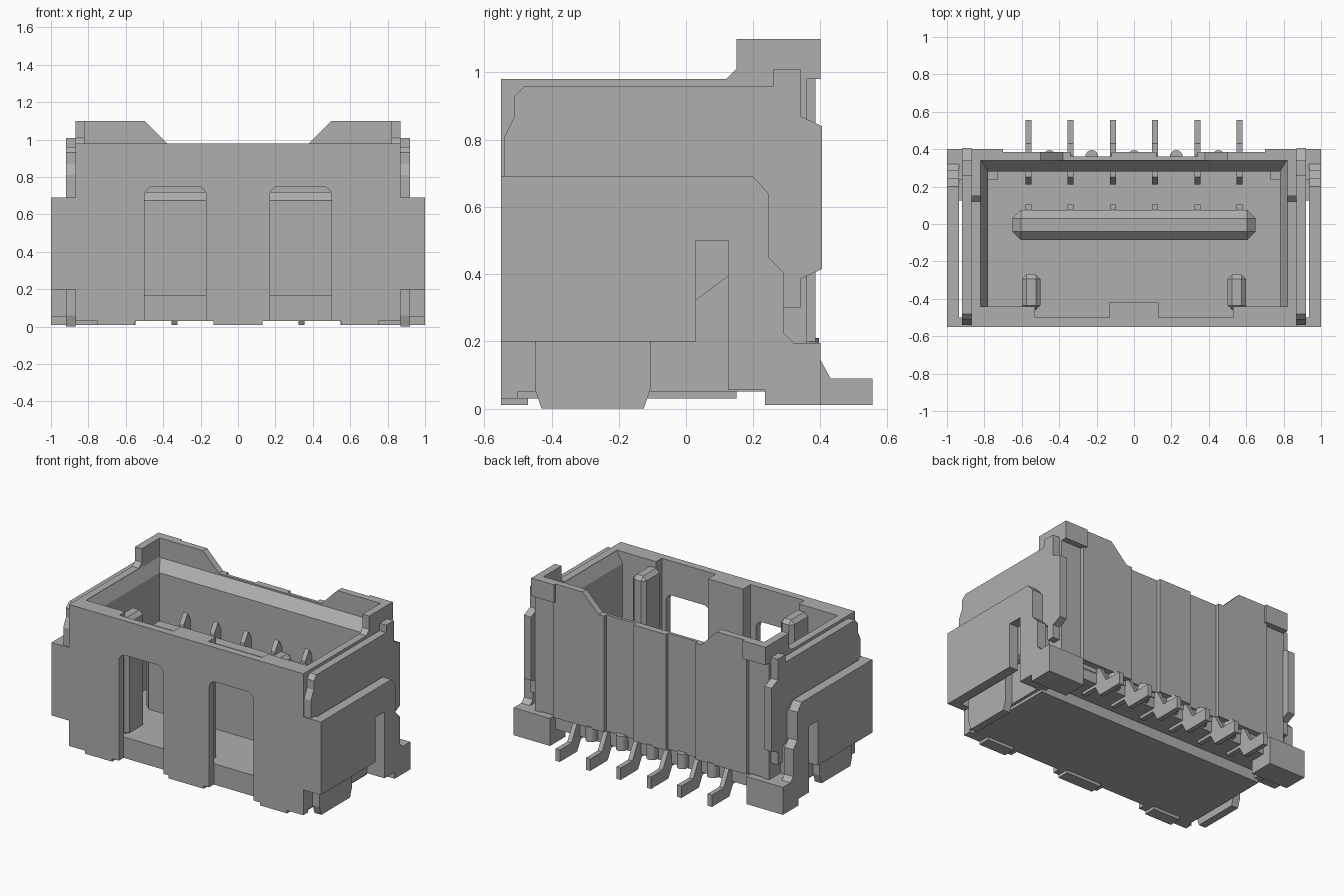
import bpy, bmesh, math
from mathutils import Vector

cube = bpy.data.objects.get("Cube")
if cube:
    bpy.data.objects.remove(cube)

grey = bpy.data.materials.new("plain_grey")
grey.use_nodes = True
COLOUR = (0.43, 0.43, 0.43, 1)
grey.diffuse_color = COLOUR
grey.node_tree.nodes["Principled BSDF"].inputs["Base Color"].default_value = COLOUR


def prism(name, pts, axis, a, b, mirror=False, bevel=0):
    """Extrude a 2D outline along an axis from a to b."""
    def place(p, d):
        return {"x": (d, p[0], p[1]), "y": (p[0], d, p[1]), "z": (p[0], p[1], d)}[axis]
    bm = bmesh.new()
    face = bm.faces.new([bm.verts.new(place(p, a)) for p in pts])
    out = bmesh.ops.extrude_face_region(bm, geom=[face])
    verts = [g for g in out["geom"] if isinstance(g, bmesh.types.BMVert)]
    shift = Vector(place((0, 0), b - a))
    bmesh.ops.translate(bm, verts=verts, vec=shift)
    bmesh.ops.recalc_face_normals(bm, faces=bm.faces)
    mesh = bpy.data.meshes.new(name)
    bm.to_mesh(mesh)
    bm.free()
    mesh.materials.append(grey)
    obj = bpy.data.objects.new(name, mesh)
    bpy.context.scene.collection.objects.link(obj)
    if bevel:
        mod = obj.modifiers.new("chamfer", "BEVEL")
        mod.width, mod.segments = bevel, 1
    if mirror:
        obj.modifiers.new("mirror", "MIRROR")
    return obj


def box(name, x, y, z, mirror=False, bevel=0):
    pts = [(x[0], y[0]), (x[1], y[0]), (x[1], y[1]), (x[0], y[1])]
    return prism(name, pts, "z", z[0], z[1], mirror, bevel)


def arc(cx, cz, r, start, end, n=5):
    return [(cx + r * math.cos(math.radians(start + (end - start) * i / n)),
             cz + r * math.sin(math.radians(start + (end - start) * i / n)))
            for i in range(n + 1)]


# Housing floor, stepped up under the contacts
prism("floor", [(-.5, .03), (.15, .03), (.15, .1), (.34, .1), (.34, .17), (-.5, .17)],
      "x", -.85, .85)

# Front wall with two round-topped windows, and its thicker inner parts
window = arc(.22, .70, .05, 180, 90) + arc(.45, .70, .05, 90, 0)
prism("front_wall", [(0, .03), (.17, .03)] + window + [(.5, .03), (.87, .03), (.87, .98), (0, .98)],
      "y", -.55, -.5, True)
box("front_wall_centre", (-.13, .13), (-.5, -.42), (.03, .98))
box("front_wall_corner", (.53, .84), (-.5, -.44), (.03, .98), True)
box("guide_rib", (.5, .6), (-.46, -.27), (.15, .94), True, .025)

# Side walls with raised rear corners
prism("side_wall", [(-.55, .05), (.36, .05), (.36, 1.1), (.15, 1.1), (.15, 1.01),
                    (.12, .98), (-.55, .98)], "x", .82, .87, True)
prism("side_wall_lining", [(.78, .1), (.83, .1), (.83, .975), (.82, .975), (.78, .9)],
      "y", -.5, .34, True)

# Back wall with raised ends and proud panels
prism("back_wall", [(0, .2), (.87, .2), (.87, 1.1), (.5, 1.1), (.38, .98), (0, .98)],
      "y", .34, .36, True)
prism("back_wall_lining", [(.28, .17), (.345, .17), (.345, .97), (.34, .97), (.28, .9)],
      "x", -.82, .82)
prism("back_panel", [(.34, .2), (.72, .2), (.72, 1.1), (.5, 1.1), (.38, .98), (.34, .98)],
      "y", .35, .385, True)
box("back_centre_panel", (-.12, .12), (.35, .385), (.2, .98))
box("corner_lip", (.7, .87), (.34, .4), (.98, 1.1), True)

# Outer side arms with a slot and a rear foot
prism("side_arm", [(-.55, .2), (.03, .2), (.03, .5), (.125, .5), (.125, .055), (.235, .055),
                   (.235, .01), (.4, .01), (.4, .195), (.32, .195), (.29, .225), (.29, .405),
                   (.245, .45), (.245, .64), (.2, .69), (-.55, .69)], "x", .935, 1, True)
box("front_bridge", (.86, .95), (-.55, -.5), (.2, .69), True)
box("rear_bridge", (.86, .94), (.125, .24), (.055, .64), True)
box("rear_foot", (.73, .95), (.235, .4), (.01, .195), True)

# Metal side tabs and their solder ends
prism("side_tab", [(-.54, .3), (-.54, .81), (-.51, .87), (-.51, .93), (-.48, .96), (.26, .96),
                   (.26, 1.01), (.34, 1.01), (.34, .87), (.405, .84), (.405, .415), (.34, .385),
                   (.34, .3), (.29, .3), (.29, .4), (.2, .45), (0, .3)], "x", .868, .92, True)
prism("solder_tab", [(-.45, .32), (-.45, .06), (-.43, 0), (-.125, 0), (-.105, .06), (-.105, .32)],
      "x", .87, .92, True)

# Small feet under the front edge
box("front_foot", (.55, .75), (-.55, -.47), (.01, .06), True)
box("front_centre_foot", (-.13, .13), (-.55, -.47), (.01, .06))

# Central mating block
box("mating_block", (-.65, .65), (-.085, .075), (.12, .72), False, .045)

# Contacts with bent rear tails, and beams on the block
for i in range(6):
    x = -.565 + .226 * i
    prism(f"contact_{i + 1}", [(.555, .01), (.555, .09), (.43, .09), (.37, .2), (.285, .2),
                               (.285, .64), (.25, .7), (.21, .64), (.21, .08), (.33, .08),
                               (.37, .01)], "x", x - .016, x + .016)
    box(f"contact_beam_{i + 1}", (x - .016, x + .016), (.04, .105), (.15, .67))

# Rounded separators between the tails
for i in range(5):
    x = -.452 + .226 * i
    prism(f"separator_{i + 1}", arc(x, .36, .035, 0, 180, 8) + [(x - .035, .3), (x + .035, .3)],
          "z", .11, .21)

# Triangular mark on the floor
prism("corner_mark", [(.64, -.3), (.75, -.24), (.75, -.36)], "z", .168, .176)
